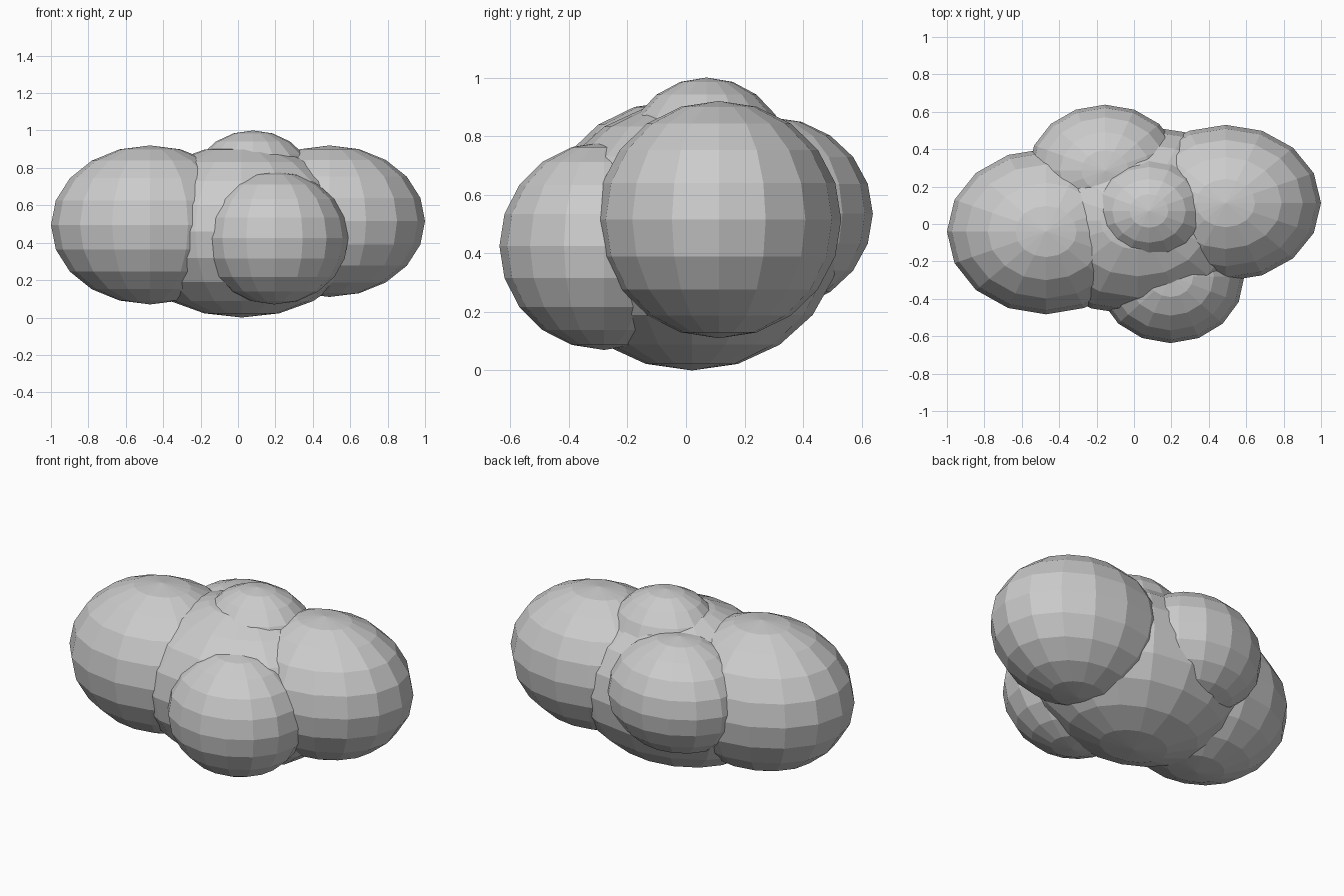
import bpy

if "Cube" in bpy.data.objects:
    bpy.data.objects.remove(bpy.data.objects["Cube"])


def puff(name, centre, radii):
    """Flat-faced low-poly ellipsoid: 16 segments, 10 rings."""
    bpy.ops.mesh.primitive_uv_sphere_add(segments=16, ring_count=10, radius=1, location=centre)
    ob = bpy.context.object
    ob.name = name
    ob.scale = radii
    bpy.ops.object.transform_apply(location=False, rotation=False, scale=True)
    bpy.ops.object.shade_flat()
    return ob


# Overlapping puffs of the cloud
puff("centre_puff", (0.02, 0.02, 0.46), (0.65, 0.51, 0.46))
puff("left_puff", (-0.47, -0.04, 0.495), (0.53, 0.443, 0.425))
puff("right_puff", (0.49, 0.112, 0.515), (0.51, 0.418, 0.405))
puff("front_puff", (0.195, -0.28, 0.425), (0.395, 0.357, 0.355))
puff("back_puff", (-0.155, 0.285, 0.535), (0.41, 0.353, 0.33))
puff("top_puff", (0.08, 0.07, 0.695), (0.335, 0.29, 0.305))
